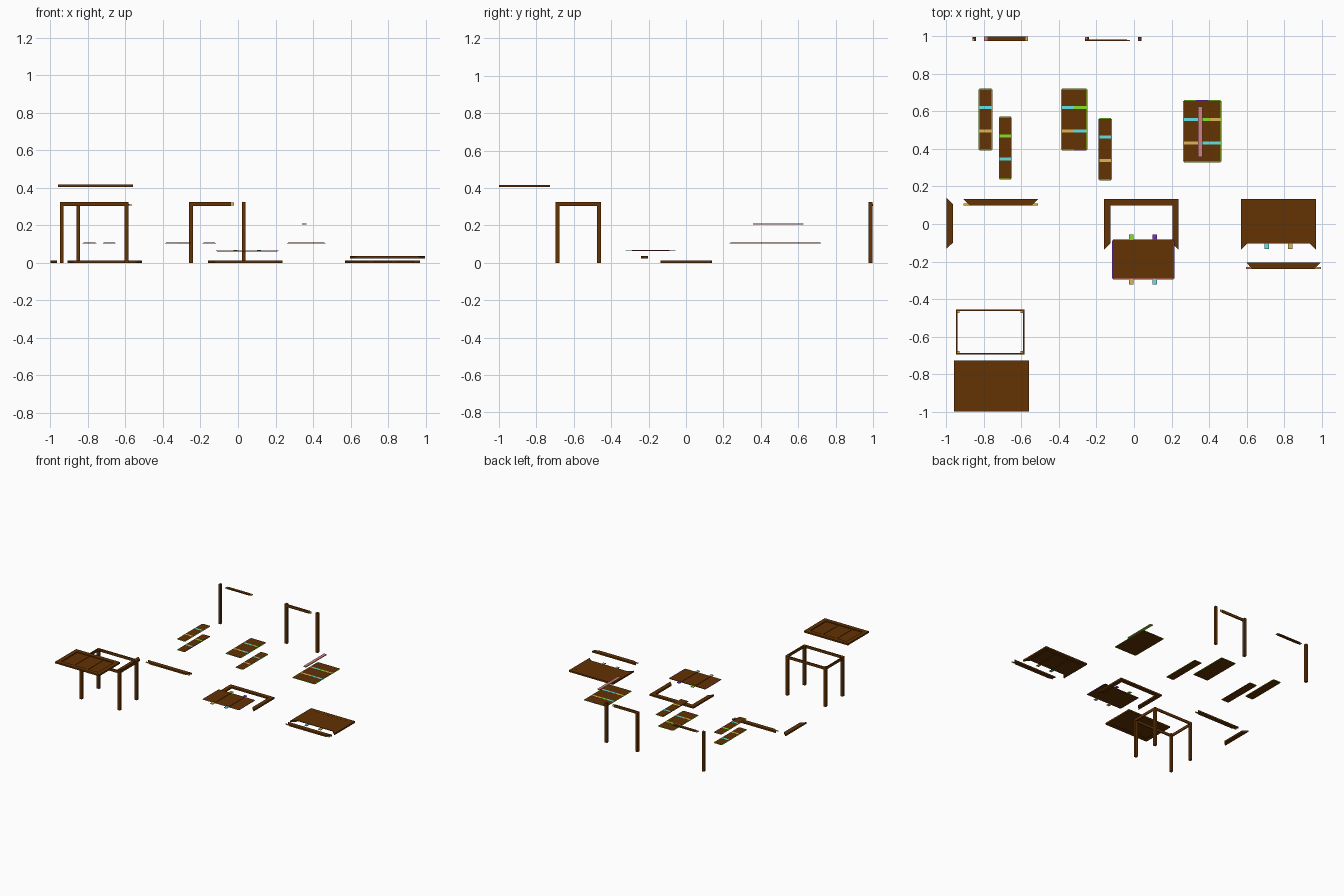
import bpy, bmesh

cube = bpy.data.objects.get("Cube")
if cube:
    bpy.data.objects.remove(cube, do_unlink=True)


def material(name, rgb):
    m = bpy.data.materials.new(name)
    m.use_nodes = True
    m.diffuse_color = (*rgb, 1)
    m.node_tree.nodes["Principled BSDF"].inputs["Base Color"].default_value = (*rgb, 1)
    return m


WOOD = material("dark_wood", (0.125, 0.032, 0.001))
CYAN = material("cyan", (0.12, 0.79, 0.83))
GREEN = material("green", (0.22, 0.76, 0.02))
TAN = material("tan", (0.73, 0.46, 0.09))
PURPLE = material("purple", (0.19, 0.03, 0.48))
PINK = material("dusty_pink", (0.65, 0.22, 0.23))


def prism(name, points, z0, z1, mat=WOOD):
    """Extrude a flat outline from z0 up to z1."""
    bm = bmesh.new()
    face = bm.faces.new([bm.verts.new((x, y, z0)) for x, y in points])
    ext = bmesh.ops.extrude_face_region(bm, geom=[face])
    top = [v for v in ext["geom"] if isinstance(v, bmesh.types.BMVert)]
    bmesh.ops.translate(bm, verts=top, vec=(0, 0, z1 - z0))
    bmesh.ops.recalc_face_normals(bm, faces=bm.faces)
    mesh = bpy.data.meshes.new(name)
    bm.to_mesh(mesh)
    bm.free()
    mesh.materials.append(mat)
    ob = bpy.data.objects.new(name, mesh)
    bpy.context.collection.objects.link(ob)
    return ob


def box(name, x0, x1, y0, y1, z0, z1, mat=WOOD):
    return prism(name, [(x0, y0), (x1, y0), (x1, y1), (x0, y1)], z0, z1, mat)


W, T = 0.034, 0.013           # border width and thickness
LEG, RAIL = 0.02, 0.008       # leg width and rail thickness
RAIL_Z, TOP_Z = 0.303, 0.325


def border(name, x0, x1, y0, y1, z, sides):
    """Mitred border pieces around a rectangle."""
    a, b, c, d = x0 + W, x1 - W, y0 + W, y1 - W
    outlines = {
        "front": [(x0, y0), (x1, y0), (b, c), (a, c)],
        "back": [(x0, y1), (a, d), (b, d), (x1, y1)],
        "right": [(x0, y0), (a, c), (a, d), (x0, y1)],
        "left": [(x1, y0), (x1, y1), (b, d), (b, c)],
    }
    for s in sides:
        prism(name + "_" + s, outlines[s], z, z + T)


def panel(name, x0, x1, y0, y1, z, batten_z):
    """Three long planks joined by two cross battens."""
    step = (y1 - y0) / 3
    for i in range(3):
        box(name + "_plank", x0, x1, y0 + i * step, y0 + (i + 1) * step, z, z + 0.004)
    mid = (x0 + x1) / 2
    for s in (-1, 1):
        bx = mid + s * 0.0625
        box(name + "_batten", bx - 0.011, bx + 0.011, y0, y1, batten_z, batten_z + 0.004)


def lips(name, x0, x1, y0, y1, z, right, left, front, back):
    """Coloured edge strips; front and back are split evenly among their colours."""
    e = 0.005
    box(name + "_lip", x0 - e, x0, y0, y1, z, z + 0.003, right)
    box(name + "_lip", x1, x1 + e, y0, y1, z, z + 0.003, left)
    for y, mats in ((y0 - e, front), (y1, back)):
        w = (x1 - x0) / len(mats)
        for i, mat in enumerate(mats):
            box(name + "_lip", x0 + i * w, x0 + (i + 1) * w, y, y + e, z, z + 0.003, mat)


def leg(name, x, y, socket, dx=0.0, dy=0.0):
    """Square leg with a coloured joint patch on its top."""
    box(name, x, x + LEG, y, y + LEG, 0, TOP_Z)
    half = LEG / 2
    box(name + "_socket", x + dx, x + dx + half, y + dy, y + dy + half, TOP_Z, TOP_Z + 0.001, socket)


# Assembled leg frame
X0, X1, Y0, Y1 = -0.95, -0.585, -0.697, -0.455
for x, dx in ((X0, LEG / 2), (X1 - LEG, 0)):
    for y, dy in ((Y0, LEG / 2), (Y1 - LEG, 0)):
        leg("frame_leg", x, y, TAN, dx, dy)
for y in (Y0, Y1 - RAIL):
    box("long_rail", X0 + LEG, X1 - LEG, y, y + RAIL, RAIL_Z, TOP_Z)
for x in (X0, X1 - RAIL):
    box("short_rail", x, x + RAIL, Y0 + LEG, Y1 - LEG, RAIL_Z, TOP_Z)

# Finished tabletop
border("tabletop_border", -0.96, -0.56, -1, -0.727, 0.404, ("front", "back", "left", "right"))
panel("tabletop_panel", -0.926, -0.594, -0.966, -0.761, 0.406, 0.409)

# Tabletop lying face up, with its front border still open
border("open_border", 0.57, 0.97, -0.137, 0.133, 0, ("back", "left", "right"))
panel("open_panel", 0.604, 0.936, -0.104, 0.099, 0.0085, 0.006)
for x, mat in ((0.707, CYAN), (0.832, TAN)):
    box("open_tongue", x - 0.012, x + 0.012, -0.133, -0.104, 0.005, 0.009, mat)


def loose_rail(name, x0, x1, y0, y1, z, mats):
    """Mitred border rail with coloured lap ends."""
    prism(name, [(x0 + W, y0), (x1 - W, y0), (x1, y1), (x0, y1)], z, z + T)
    for a, b, mat in ((x0, x0 + W, mats[0]), (x1 - W, x1, mats[1])):
        box(name + "_lap", a, b, y0, y0 + 0.012, z + 0.004, z + 0.008, mat)


loose_rail("front_border_rail", 0.597, 0.996, -0.24, -0.204, 0.024, (PINK, TAN))
loose_rail("loose_long_rail", -0.91, -0.511, 0.098, 0.133, 0, (TAN, TAN))

# Loose end rail
prism("loose_end_rail", [(-1, -0.132), (-0.964, -0.098), (-0.964, 0.105), (-1, 0.14)], 0, T)

# Three-sided border with the panel about to slide in
border("slide_border", -0.16, 0.238, -0.137, 0.133, 0, ("back", "left", "right"))
panel("slide_panel", -0.112, 0.21, -0.29, -0.088, 0.062, 0.065)
lips("slide_panel", -0.112, 0.21, -0.29, -0.088, 0.063, PURPLE, PURPLE, [PINK], [WOOD])
for x, far, near in ((-0.014, GREEN, TAN), (0.111, PURPLE, CYAN)):
    box("slide_tongue", x - 0.012, x + 0.012, -0.085, -0.057, 0.063, 0.067, far)
    box("slide_tongue", x - 0.012, x + 0.012, -0.323, -0.293, 0.063, 0.067, near)


def board(name, x0, x1, y0, y1, slots, edges):
    """Loose board; each slot is (start, end, y, colour) across its width."""
    z = 0.103
    box(name, x0, x1, y0, y1, z, z + 0.005)
    lips(name, x0, x1, y0, y1, z + 0.001, *edges)
    for a, b, y, mat in slots:
        w = x1 - x0
        box(name + "_slot", x0 + a * w, x0 + b * w, y - 0.008, y + 0.008, z + 0.004, z + 0.0056, mat)


# Loose boards with coloured batten slots
board("single_board", -0.825, -0.76, 0.396, 0.718,
      [(0, 1, 0.621, CYAN), (0, 1, 0.495, TAN)], (GREEN, TAN, [GREEN], [GREEN]))
board("offset_board", -0.716, -0.657, 0.243, 0.568,
      [(0, 1, 0.469, GREEN), (0, 1, 0.346, CYAN)], (TAN, WOOD, [GREEN], [GREEN]))
board("double_board", -0.384, -0.254, 0.396, 0.718,
      [(0, 0.5, 0.621, CYAN), (0.5, 1, 0.621, GREEN),
       (0, 0.5, 0.495, TAN), (0.5, 1, 0.495, CYAN)], (GREEN, GREEN, [GREEN, PURPLE], [GREEN]))
board("third_board", -0.183, -0.123, 0.238, 0.561,
      [(0, 1, 0.463, CYAN), (0, 1, 0.339, TAN)], (WOOD, GREEN, [GREEN], [GREEN]))
board("triple_board", 0.266, 0.461, 0.334, 0.656,
      [(0, 0.4, 0.558, CYAN), (0.4, 0.7, 0.558, GREEN), (0.7, 1, 0.558, TAN),
       (0, 0.4, 0.433, TAN), (0.4, 1, 0.433, CYAN)],
      (GREEN, GREEN, [GREEN], [GREEN, PURPLE, GREEN]))

# Loose batten above the triple board
box("loose_batten", 0.342, 0.366, 0.358, 0.627, 0.2055, 0.211, PINK)
box("loose_batten_underside", 0.342, 0.366, 0.358, 0.627, 0.205, 0.2055, GREEN)

# Separate leg with its flat rail
BACK = 0.977
leg("loose_leg", -0.862, BACK, CYAN)
box("flat_rail", -0.782, -0.578, 0.977, 1.0, 0.305, 0.314)
box("flat_rail_tenon", -0.8, -0.782, 0.977, 1.0, 0.307, 0.312, PINK)
box("flat_rail_tenon", -0.578, -0.564, 0.977, 1.0, 0.307, 0.312, TAN)

# Leg joined to an upright rail, and the leg that receives it
leg("joined_leg", -0.26, BACK, PINK, 0, LEG / 2)
leg("receiving_leg", 0.02, BACK, PURPLE)
box("upright_rail", -0.24, -0.037, BACK - 0.002, BACK + RAIL - 0.002, RAIL_Z, TOP_Z)
box("upright_rail_tenon", -0.037, -0.022, BACK, BACK + 0.005, RAIL_Z + 0.002, TOP_Z - 0.002, TAN)
